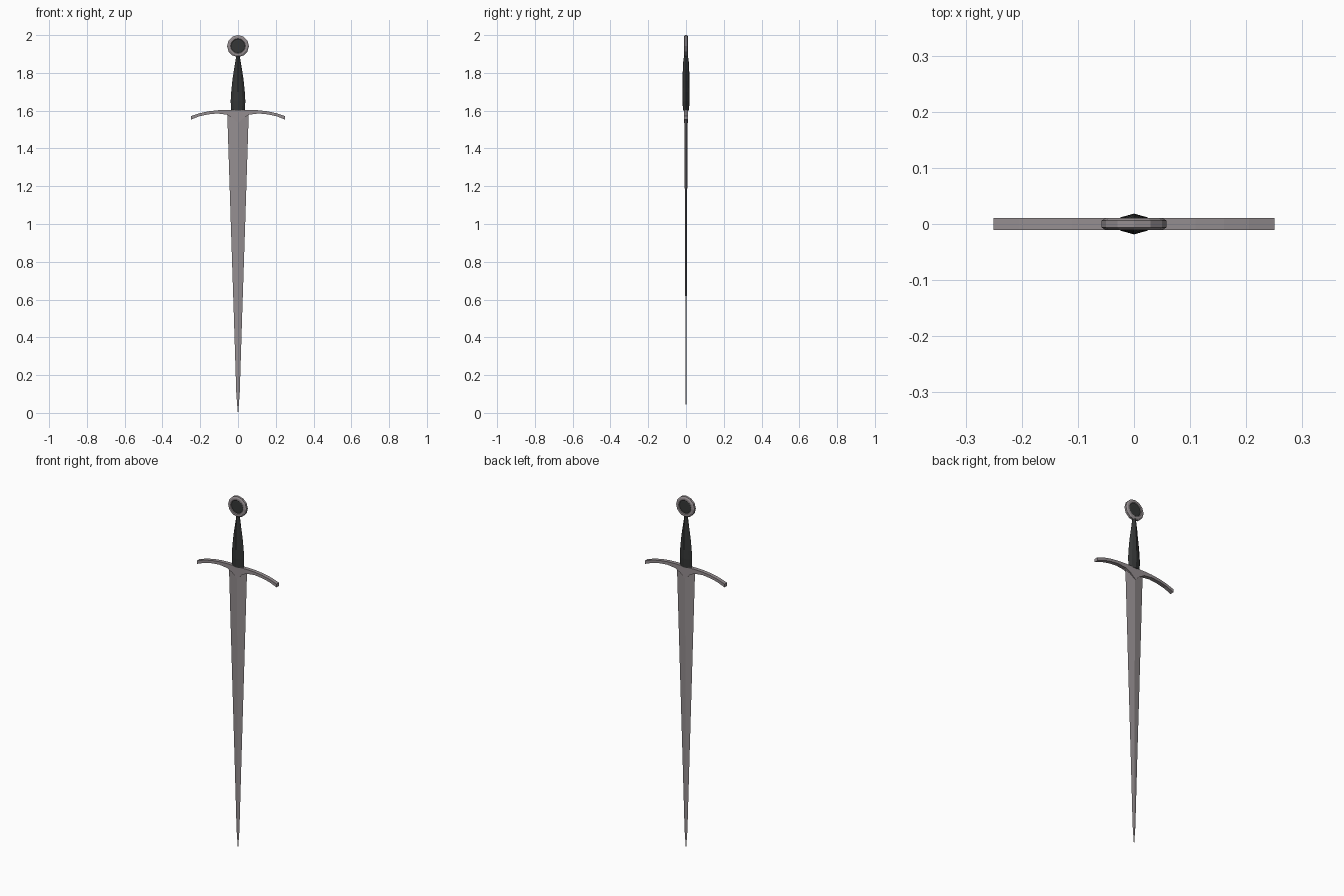
import bpy, bmesh, math

if "Cube" in bpy.data.objects:
    bpy.data.objects.remove(bpy.data.objects["Cube"])


def material(name, c):
    m = bpy.data.materials.new(name)
    m.diffuse_color = c
    m.use_nodes = True
    m.node_tree.nodes["Principled BSDF"].inputs["Base Color"].default_value = m.diffuse_color
    return m


STEEL = material("steel", (0.30, 0.27, 0.28, 1))
DARK = material("dark_leather", (0.035, 0.037, 0.037, 1))


def finish(bm, name, mat):
    bmesh.ops.remove_doubles(bm, verts=bm.verts, dist=1e-5)
    bmesh.ops.recalc_face_normals(bm, faces=bm.faces)
    me = bpy.data.meshes.new(name)
    bm.to_mesh(me)
    bm.free()
    me.materials.append(mat)
    ob = bpy.data.objects.new(name, me)
    bpy.context.collection.objects.link(ob)
    return ob


def loft(name, rings, mat):
    bm = bmesh.new()
    rows = [[bm.verts.new(p) for p in r] for r in rings]
    n = len(rows[0])
    for a, b in zip(rows, rows[1:]):
        for i in range(n):
            j = (i + 1) % n
            bm.faces.new((a[i], a[j], b[j], b[i]))
    bm.faces.new(rows[0])
    bm.faces.new(rows[-1])
    return finish(bm, name, mat)


def disc_ring(r, y, zc, n):
    return [(r * math.sin(2 * math.pi * i / n), y,
             zc + r * math.cos(2 * math.pi * i / n)) for i in range(n)]


# Blade: tapering diamond section
blade = [(0.0, 0.001, 0.0008), (0.1, 0.009, 0.002), (0.5, 0.0215, 0.0035),
         (1.0, 0.038, 0.0055), (1.59, 0.057, 0.009)]
loft("blade", [[(w, 0, z), (0, t, z), (-w, 0, z), (0, -t, z)]
               for z, w, t in blade], STEEL)

# Crossguard: drooping arms with a point over the blade
top = [(0, 1.603), (0.06, 1.604), (0.11, 1.602), (0.16, 1.596),
       (0.205, 1.586), (0.25, 1.571)]
low = [(0, 1.535), (0.03, 1.562), (0.06, 1.579), (0.11, 1.585),
       (0.16, 1.580), (0.205, 1.570), (0.25, 1.552)]
half = top + low[::-1]
outline = half + [(-x, z) for x, z in half[::-1] if x > 0]
loft("crossguard", [[(x, y, z) for x, z in outline] for y in (-0.011, 0.011)], STEEL)

# Grip: eight-sided, swelling just above the guard
grip = [(1.60, 0.036, 0.016), (1.65, 0.039, 0.0185), (1.70, 0.036, 0.0185),
        (1.76, 0.030, 0.018), (1.82, 0.021, 0.017), (1.86, 0.014, 0.0145),
        (1.90, 0.008, 0.009)]
section = [(1, 0), (0.6, 0.65), (0, 1), (-0.6, 0.65),
           (-1, 0), (-0.6, -0.65), (0, -1), (0.6, -0.65)]
loft("grip", [[(w * a, t * b, z) for a, b in section] for z, w, t in grip], DARK)

# Pommel: wheel with rounded rim and dark recessed centre
ZC, N = 1.942, 12
rim = [(0.036, -0.007), (0.040, -0.011), (0.050, -0.011), (0.058, -0.006)]
rim += [(r, -y) for r, y in rim[::-1]]
loft("pommel_wheel", [disc_ring(r, y, ZC, N) for r, y in rim], STEEL)
loft("pommel_inlay", [disc_ring(r, y, ZC, N) for r, y in
                      [(0.028, -0.009), (0.0375, -0.008), (0.0375, 0.008),
                       (0.028, 0.009)]], DARK)
